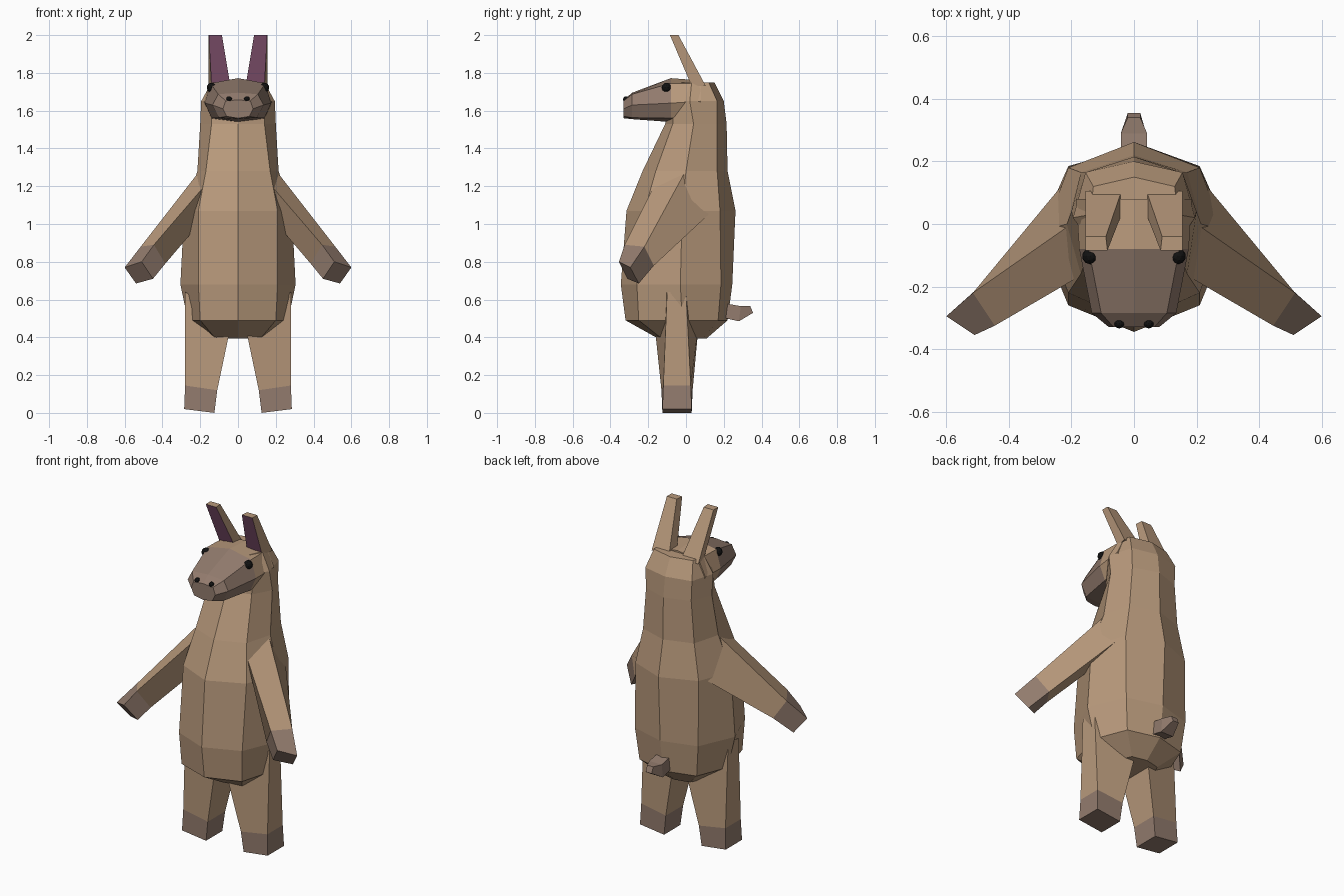
import bpy, bmesh

if "Cube" in bpy.data.objects:
    bpy.data.objects.remove(bpy.data.objects["Cube"])

def material(name, rgb):
    m = bpy.data.materials.new(name)
    m.diffuse_color = (*rgb, 1)
    m.use_nodes = True
    m.node_tree.nodes["Principled BSDF"].inputs["Base Color"].default_value = m.diffuse_color
    return m

TAN = material("tan_fur", (0.48, 0.32, 0.20))
GREY = material("grey_brown", (0.29, 0.20, 0.155))
PINK = material("inner_ear", (0.29, 0.11, 0.21))
BLACK = material("black", (0.006, 0.006, 0.006))

def loft(name, rings, mats, pick=lambda seg, side: 0, mirror=False):
    """Skin equal-length rings of points, cap both ends."""
    bm = bmesh.new()
    vs = [[bm.verts.new(p) for p in r] for r in rings]
    n = len(rings[0])
    for i in range(len(vs) - 1):
        for j in range(n):
            k = (j + 1) % n
            f = bm.faces.new((vs[i][j], vs[i][k], vs[i + 1][k], vs[i + 1][j]))
            f.material_index = pick(i, j)
    bm.faces.new(vs[0][::-1]).material_index = pick(0, -1)
    bm.faces.new(vs[-1]).material_index = pick(len(vs) - 2, -1)
    bmesh.ops.recalc_face_normals(bm, faces=bm.faces)
    return finish(name, bm, mats, mirror)

def finish(name, bm, mats, mirror):
    me = bpy.data.meshes.new(name)
    bm.to_mesh(me)
    bm.free()
    for m in mats:
        me.materials.append(m)
    ob = bpy.data.objects.new(name, me)
    bpy.context.collection.objects.link(ob)
    if mirror:
        ob.modifiers.new("mirror", 'MIRROR')
    return ob

def ball_pair(name, loc, r):
    bm = bmesh.new()
    bmesh.ops.create_icosphere(bm, subdivisions=2, radius=r)
    bmesh.ops.translate(bm, verts=bm.verts, vec=loc)
    return finish(name, bm, [BLACK], True)

def symmetric(half):
    """Close a half ring whose first and last points lie on x = 0."""
    return half + [(-x, y, z) for x, y, z in half[-2:0:-1]]

# Body and neck: eight-sided rings
# z, front y, front corner x y, side x y, back corner x y, back y
body = [
    (0.395, -.15, .12, -.13, .14, -.02, .09, .09, .11),
    (0.49, -.32, .20, -.25, .265, -.02, .19, .17, .22),
    (0.68, -.345, .21, -.26, .305, -.03, .21, .185, .245),
    (1.07, -.315, .21, -.22, .285, -.02, .21, .18, .262),
    (1.28, -.23, .17, -.16, .215, .00, .17, .165, .22),
    (1.53, -.11, .14, -.07, .20, .04, .15, .165, .215),
    (1.65, -.10, .14, -.06, .195, .02, .155, .165, .20),
    (1.75, -.06, .10, -.06, .14, .03, .13, .12, .15)]
loft("body", [symmetric([(0, f, z), (a, b, z), (c, d, z), (e, g, z), (0, h, z)])
              for z, f, a, b, c, d, e, g, h in body], [TAN])

# Head: eight-sided rings running forward, grey muzzle in front
# y, half profile of (x, z) from crown to chin
head = [
    (.08, [(0, 1.76), (.14, 1.745), (.185, 1.65), (.15, 1.58), (0, 1.55)]),
    (-.08, [(0, 1.772), (.145, 1.745), (.175, 1.64), (.14, 1.56), (0, 1.54)]),
    (-.285, [(0, 1.695), (.105, 1.687), (.135, 1.63), (.10, 1.563), (0, 1.555)]),
    (-.33, [(0, 1.657), (.065, 1.652), (.08, 1.61), (.06, 1.57), (0, 1.56)])]
loft("head", [symmetric([(x, y, z) for x, z in prof]) for y, prof in head],
     [TAN, GREY], lambda s, j: int(s > 0))

# Ears: leaning tapered boxes with coloured front faces
loft("ears", [
    [(.04, .03, 1.73), (.14, .03, 1.73), (.155, .105, 1.73), (.04, .105, 1.73)],
    [(.085, -.085, 2.0), (.155, -.085, 2.0), (.155, -.04, 2.0), (.09, -.04, 2.0)]],
    [TAN, PINK], lambda s, j: int(j == 0), True)

# Arms with grey hands
loft("arms", [
    [(.20, .00, 1.285), (.17, -.165, 1.21), (.18, -.02, 1.03), (.225, .13, 1.06)],
    [(.515, -.22, .88), (.445, -.325, .89), (.385, -.28, .79), (.46, -.17, .78)],
    [(.60, -.295, .77), (.51, -.355, .80), (.45, -.31, .71), (.54, -.25, .685)]],
    [TAN, GREY], lambda s, j: int(s == 1), True)

# Legs with grey feet
def leg_ring(xo, zo, xi, zi, fo, bo, fi, bi):
    return [(xo, fo, zo), (xi, fi, zi), (xi, bi, zi), (xo, bo, zo)]

loft("legs", [
    leg_ring(.28, .64, .03, .50, -.10, .00, -.17, .07),
    leg_ring(.28, .145, .11, .12, -.12, .025, -.13, .035),
    leg_ring(.285, .02, .125, .0, -.125, .03, -.125, .03)],
    [TAN, GREY], lambda s, j: int(s == 1), True)

# Tail: short grey stub
def tail_ring(y0, z0, y1, z1, w):
    return [(-w, y0, z0), (w, y0, z0), (w, y1, z1), (-w, y1, z1)]

loft("tail", [tail_ring(.17, .51, .18, .585, .04),
              tail_ring(.28, .485, .29, .565, .042),
              tail_ring(.355, .53, .34, .565, .02)], [GREY])

# Eyes and nostrils
ball_pair("eyes", (.14, -.103, 1.722), .026)
ball_pair("nostrils", (.047, -.318, 1.66), .016)
